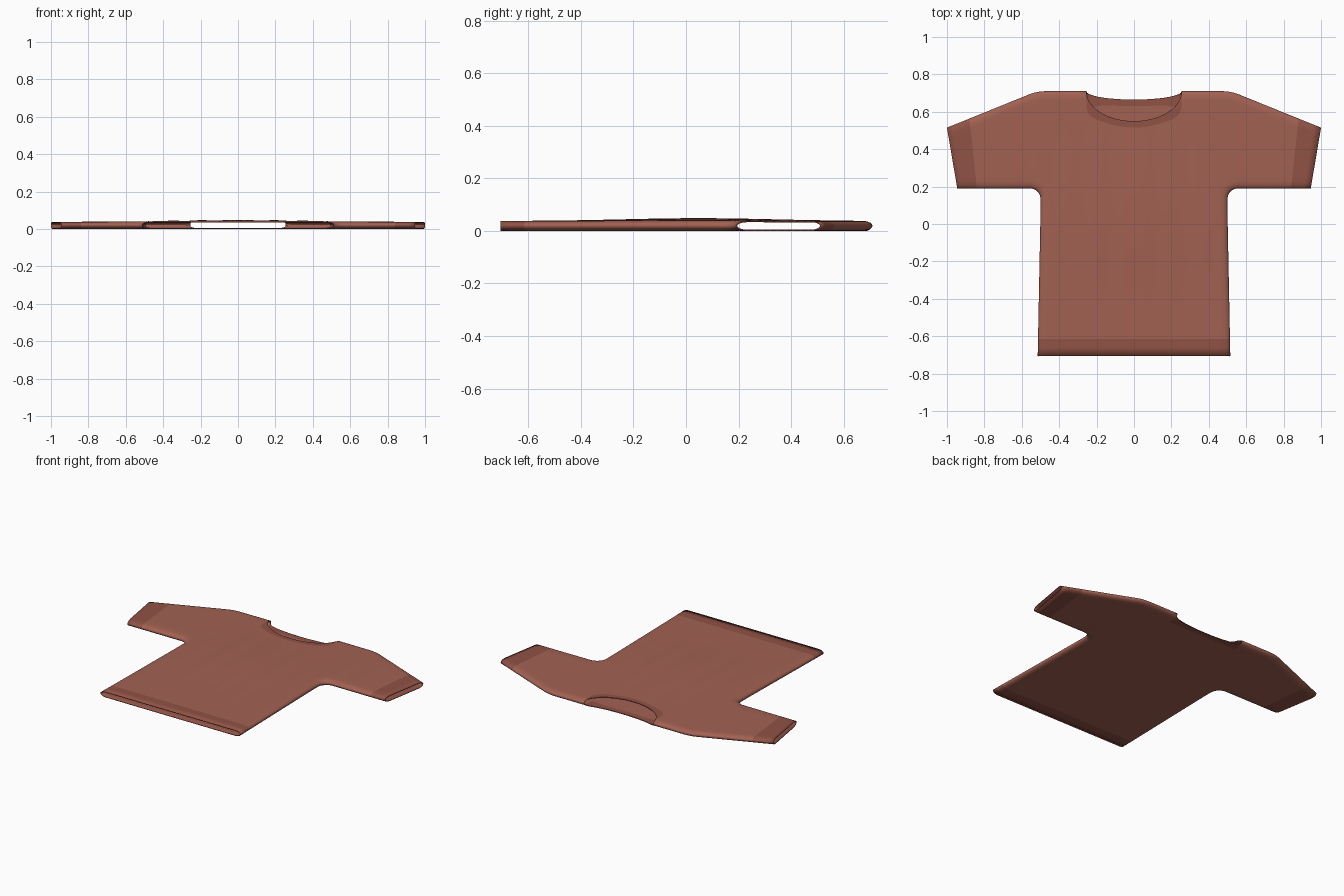
import bpy, bmesh, math
from mathutils import Vector
from mathutils.geometry import intersect_point_line

if "Cube" in bpy.data.objects:
    bpy.data.objects.remove(bpy.data.objects["Cube"])

MID, EDGE = 0.02, 0.04            # seam height and width of the rounded side edge
NECK, PIT, W = 0.255, 0.19, 0.555  # neck half width, underarm y, x where sleeve begins
CUFF, HEM, BOTTOM = 0.88, -0.615, -0.707


def material(name, color):
    m = bpy.data.materials.new(name)
    m.diffuse_color = (*color, 1)
    m.use_nodes = True
    m.node_tree.nodes["Principled BSDF"].inputs["Base Color"].default_value = m.diffuse_color
    return m


def half_width(y):
    if y > 0.135:                 # underarm fillet
        return W - math.sqrt(max(0, 0.055 ** 2 - (y - 0.135) ** 2))
    return 0.5 + 0.015 * max(0, (0.05 - y) / 0.757)


def top_y(x, front):
    x = abs(x)
    if x < NECK:
        return 0.71 - (0.16 if front else 0.045) * math.sqrt(1 - (x / NECK) ** 2)
    if x < 0.47:
        return 0.71
    if x < 0.57:
        return 0.71 - 0.405 * (x - 0.47) ** 2 / 0.2
    return 0.515 + 0.405 * (1 - x)


def collar_width(x):
    x = abs(x)
    if x < NECK:
        return 0.035 + 0.045 * (x / NECK) ** 4
    return 0.08 - 0.03 * min(1, (x - NECK) / 0.25)


def sleeve_x(s, v):
    # Slanted sleeve end
    a = abs(s)
    shift = 0.055 * max(0, (a - W) / (1 - W)) * (1 - v)
    return math.copysign(a - shift, s)


# Grid lines, denser towards the seams
half = [NECK * math.sin(math.radians(a)) for a in (0, 10, 20, 30, 40, 50, 60, 70, 80, 90)]
half += [0.29, 0.33, 0.37, 0.41, 0.45, 0.48, 0.505, 0.525, 0.537, 0.546, 0.552, W]
sleeve = [0.575, 0.60, 0.65, 0.70, 0.75, 0.80, 0.84, CUFF, 0.92, 0.96, 1.0]
core = [-x for x in half[:0:-1]] + half
cols = [-x for x in sleeve[::-1]] + core + sleeve
low = [BOTTOM, -0.66, HEM] + [HEM + (0.135 - HEM) * i / 14 for i in range(1, 15)]
low += [0.135 + 0.055 * math.sin(math.radians(a)) for a in (15, 30, 45, 60, 75, 90)]
tops = (1, 0.7, 0.45, 0.25, 0.1, 0.03, 0)


def column(s, front):
    t, c = top_y(s, front), collar_width(s)
    ys = [PIT + d for d in (0, 0.001, 0.005, 0.012, 0.022, 0.04)]
    a, b = ys[-1], t - c
    ys += [a + (b - a) * i / 8 for i in range(1, 8)]
    ys += [t - c * k for k in tops]
    return [(sleeve_x(s, (y - PIT) / (t - PIT)), y) for y in ys]


# Closed seams of one side
under = [(half_width(y), y) for y in low] + [column(s, True)[0] for s in sleeve]
over = [(x, top_y(x, True)) for x in cols if x >= NECK - 1e-6]
segments = []
for path in (under, over):
    pts = [Vector((x, y, 0)) for x, y in path]
    segments += list(zip(pts, pts[1:]))


def seam_distance(x, y):
    p = Vector((abs(x), y, 0))
    best = 9
    for a, b in segments:
        q, f = intersect_point_line(p, a, b)
        q = a if f < 0 else b if f > 1 else q
        best = min(best, (p - q).length)
    return best


def height(x, y, front):
    d = min(1, seam_distance(x, y) / EDGE)
    f = math.sqrt(max(0, 1 - (1 - d) ** 2))
    if d < 1e-4:
        f = 0
    if not front:
        return MID * (1 - f)
    # Gentle swell and vertical folds of the front
    swell = math.exp(-((y - 0.05) / 0.4) ** 2) * math.exp(-(x / 0.5) ** 2)
    folds = math.cos(2 * math.pi * (abs(x) - 0.04 + 0.02 * y) / 0.16)
    return MID + (0.018 + 0.009 * swell + 0.0018 * folds * swell) * f


bm = bmesh.new()


def panel(front):
    def vert(p):
        return bm.verts.new((p[0], p[1], height(p[0], p[1], front)))

    def skin(grid, band):
        for i in range(len(grid) - 1):
            for j in range(len(grid[0]) - 1):
                q = [grid[i][j], grid[i + 1][j], grid[i + 1][j + 1], grid[i][j + 1]]
                f = bm.faces.new(q if front else q[::-1])
                f.smooth = True
                f.material_index = int(band(i, j))

    # Yoke with sleeves, then body
    upper = [[vert(p) for p in column(s, front)] for s in cols]
    rows = len(upper[0])

    def yoke_band(i, j):
        s = (cols[i] + cols[i + 1]) / 2
        return abs(s) > CUFF or (abs(s) < NECK and j >= rows - len(tops))
    skin(upper, yoke_band)
    body = [[vert((x * half_width(y) / W, y)) for y in low] for x in core]
    skin(body, lambda i, j: low[j + 1] <= HEM + 1e-6)


panel(True)
panel(False)
bmesh.ops.remove_doubles(bm, verts=bm.verts, dist=0.00015)
mesh = bpy.data.meshes.new("shirt")
bm.to_mesh(mesh)
bm.free()
mesh.materials.append(material("cloth", (0.36, 0.12, 0.085)))
mesh.materials.append(material("trim", (0.28, 0.085, 0.06)))
shirt = bpy.data.objects.new("shirt", mesh)
bpy.context.collection.objects.link(shirt)

# Cloth thickness, grown inward
solid = shirt.modifiers.new("thickness", 'SOLIDIFY')
solid.thickness = 0.005
solid.offset = -1

bpy.context.view_layer.objects.active = shirt
shirt.select_set(True)
bpy.ops.object.shade_smooth_by_angle(angle=math.radians(50))
